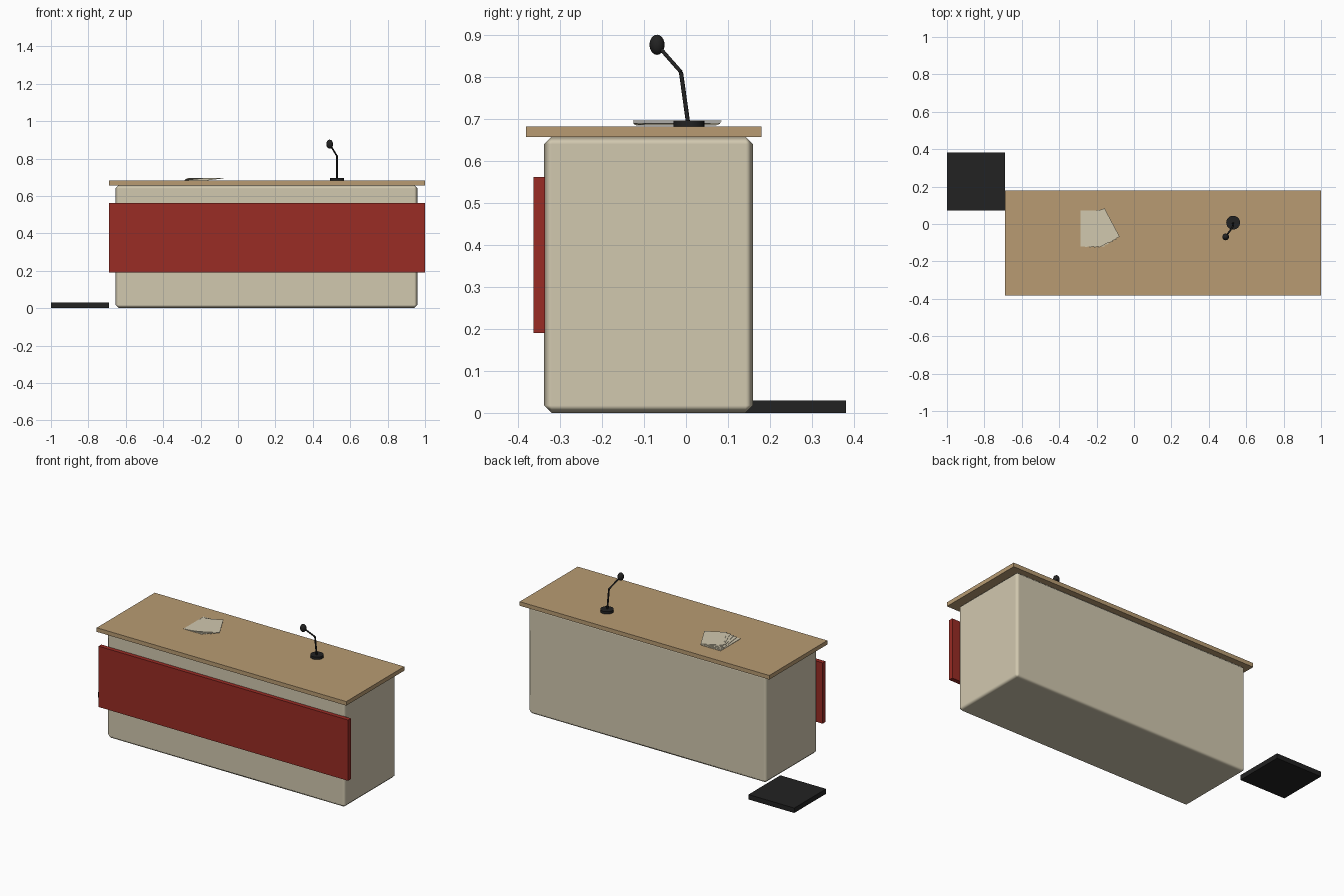
import bpy, math
from mathutils import Vector

if "Cube" in bpy.data.objects:
    bpy.data.objects.remove(bpy.data.objects["Cube"])


def material(name, rgb):
    m = bpy.data.materials.new(name)
    m.diffuse_color = (*rgb, 1)
    m.use_nodes = True
    m.node_tree.nodes["Principled BSDF"].inputs["Base Color"].default_value = m.diffuse_color
    return m


CREAM = material("cream", (0.64, 0.58, 0.43))
WOOD = material("light wood", (0.48, 0.33, 0.17))
RED = material("dark red", (0.32, 0.025, 0.018))
BLACK = material("black", (0.016, 0.016, 0.016))


def finish(name, mat):
    o = bpy.context.object
    o.name = name
    o.data.materials.append(mat)
    return o


def box(name, mat, x, y, z, turn=0):
    """Box from its (min, max) ranges, optionally turned about its own z axis."""
    mid = [(a + b) / 2 for a, b in (x, y, z)]
    bpy.ops.mesh.primitive_cube_add(size=1, location=mid, rotation=(0, 0, turn))
    o = finish(name, mat)
    o.scale = [b - a for a, b in (x, y, z)]
    bpy.ops.object.transform_apply(location=False, rotation=False, scale=True)
    return o


def rod(name, mat, a, b, r, sides=12):
    a, b = Vector(a), Vector(b)
    d = b - a
    bpy.ops.mesh.primitive_cylinder_add(vertices=sides, radius=r, depth=d.length,
                                        location=(a + b) / 2,
                                        rotation=d.to_track_quat('Z', 'Y').to_euler())
    o = finish(name, mat)
    bpy.ops.object.shade_smooth_by_angle(angle=math.radians(40))
    return o


# Desk body with softened edges
body = box("desk_body", CREAM, (-0.655, 0.96), (-0.338, 0.16), (0, 0.658))
bpy.ops.object.shade_smooth()
bev = body.modifiers.new("bevel", 'BEVEL')
bev.width = 0.018
bev.segments = 1
bev.harden_normals = True

# Worktop, front panel and floor pad
box("worktop", WOOD, (-0.69, 1.0), (-0.381, 0.18), (0.657, 0.682))
box("front_panel", RED, (-0.69, 1.0), (-0.363, -0.336), (0.19, 0.562))
box("floor_pad", BLACK, (-1.0, -0.69), (0.073, 0.381), (0, 0.03))

# Fanned stack of paper, each sheet turned a little further
SHEETS = 5
for i in range(SHEETS):
    t = i / (SHEETS - 1)
    cx, cy = -0.222 + 0.049 * t, -0.023 + 0.002 * t
    w, h = 0.063, 0.096 - 0.010 * t
    z = 0.683 + 0.0028 * i
    box(f"paper_sheet_{i + 1}", CREAM, (cx - w, cx + w), (cy - h, cy + h),
        (z, z + 0.002), math.radians(28 * t))

# Microphone: base, bent stem and oval head
BEND = (0.53, -0.012, 0.812)
HEAD = (0.49, -0.069, 0.877)
rod("microphone_base", BLACK, (0.53, 0.007, 0.681), (0.53, 0.007, 0.697), 0.037, 24)
rod("microphone_lower_stem", BLACK, (0.53, 0.005, 0.69), BEND, 0.005)
rod("microphone_upper_stem", BLACK, BEND, HEAD, 0.0045)
bpy.ops.mesh.primitive_uv_sphere_add(segments=16, ring_count=10, radius=1, location=HEAD)
head = finish("microphone_head", BLACK)
head.scale = (0.018, 0.018, 0.024)
bpy.ops.object.shade_smooth()
